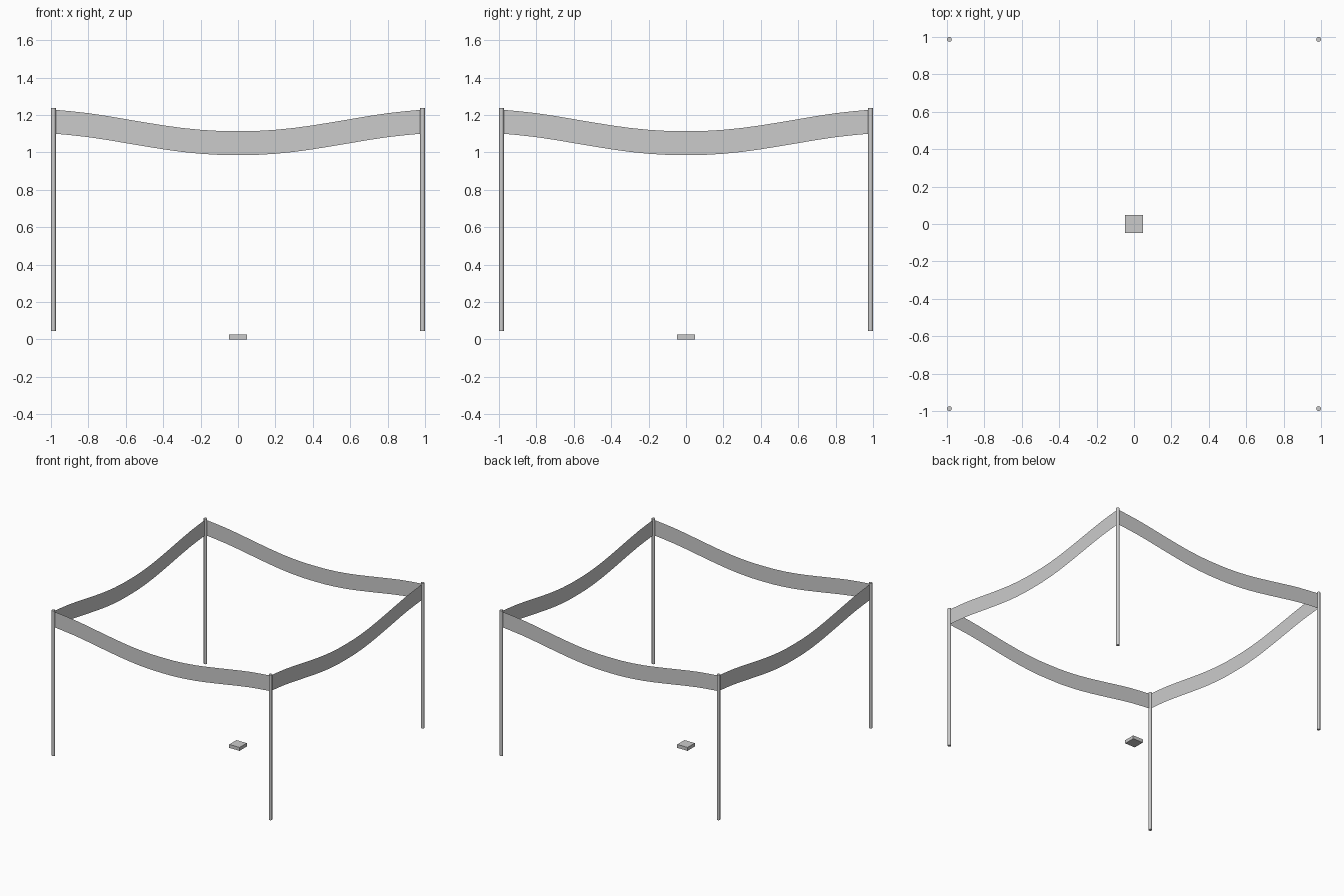
import bpy, bmesh, math
from mathutils import Matrix

if "Cube" in bpy.data.objects:
    bpy.data.objects.remove(bpy.data.objects["Cube"])

P = 0.987      # post offset from centre
R = 0.013      # post radius


def finish(bm, name):
    mesh = bpy.data.meshes.new(name)
    bm.to_mesh(mesh)
    bm.free()
    obj = bpy.data.objects.new(name, mesh)
    bpy.context.collection.objects.link(obj)
    return obj


# Corner posts
for i, (sx, sy) in enumerate([(-1, -1), (1, -1), (1, 1), (-1, 1)]):
    bm = bmesh.new()
    bmesh.ops.create_cone(bm, cap_ends=True, segments=12, radius1=R, radius2=R,
                          depth=1.193,
                          matrix=Matrix.Translation((sx * P, sy * P, 0.6425)))
    post = finish(bm, f"post_{i + 1}")
    for f in post.data.polygons:
        f.use_smooth = len(f.vertices) == 4
    for e in post.data.edges:
        a, b = (post.data.vertices[v].co for v in e.vertices)
        e.use_edge_sharp = abs(a.z - b.z) < 0.01

# Sagging tape bands: half profile of the top edge, mirrored
half = [(0.1, 1.115), (0.2, 1.121), (0.3, 1.131), (0.4, 1.145), (0.5, 1.161),
        (0.6, 1.178), (0.7, 1.195), (0.8, 1.210), (0.9, 1.221), (P, 1.229)]
profile = [(-x, z) for x, z in reversed(half)] + [(0, 1.114)] + half
for name, turn in (("front", 0), ("right", 1), ("back", 2), ("left", 3)):
    bm = bmesh.new()
    cols = [(bm.verts.new((x, -P, z - 0.128)), bm.verts.new((x, -P, z)))
            for x, z in profile]
    for (a, b), (c, d) in zip(cols, cols[1:]):
        bm.faces.new((a, c, d, b)).smooth = True
    bm.transform(Matrix.Rotation(turn * math.pi / 2, 4, 'Z'))
    finish(bm, name + "_tape")

# Small block on the ground in the middle
bm = bmesh.new()
bmesh.ops.create_cube(bm, size=1, matrix=Matrix.Translation((0, 0, 0.014))
                      @ Matrix.Diagonal((0.094, 0.094, 0.028, 1)))
finish(bm, "centre_block")
